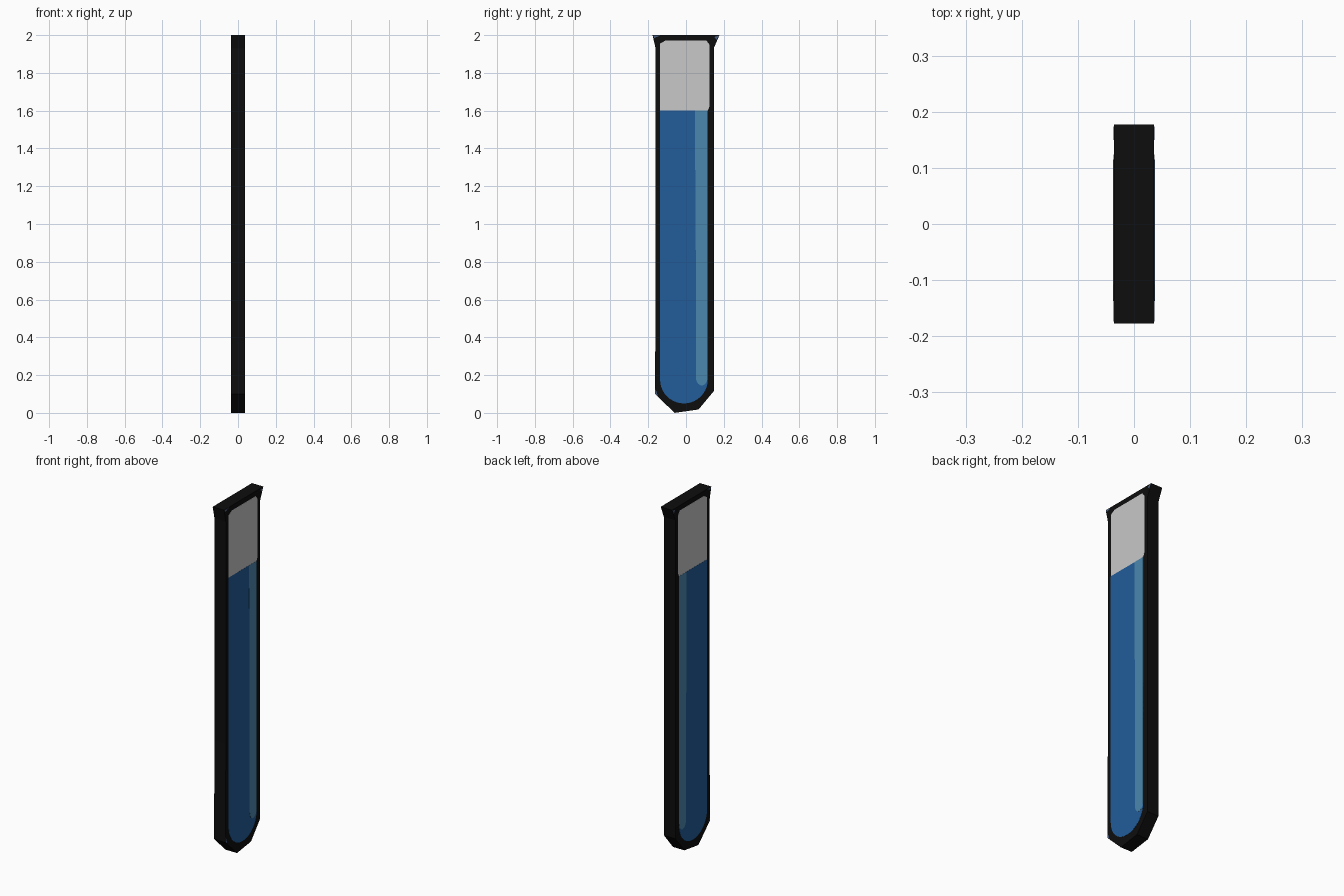
import bpy, bmesh, math

if "Cube" in bpy.data.objects:
    bpy.data.objects.remove(bpy.data.objects["Cube"])


def material(name, rgb):
    m = bpy.data.materials.new(name)
    m.diffuse_color = (*rgb, 1.0)
    m.use_nodes = True
    m.node_tree.nodes["Principled BSDF"].inputs["Base Color"].default_value = m.diffuse_color
    return m


BLACK = material("black outline", (0.004, 0.004, 0.004))
GREY = material("pale grey glass", (0.58, 0.58, 0.58))
BLUE = material("blue liquid", (0.016, 0.107, 0.320))
LIGHT = material("light blue highlight", (0.070, 0.245, 0.425))
SLATE = material("slate edge", (0.07, 0.12, 0.23))


def slab(name, outline, half, mat):
    """Extrude a (y, z) outline symmetrically along x."""
    bm = bmesh.new()
    face = bm.faces.new([bm.verts.new((-half, y, z)) for y, z in outline])
    moved = bmesh.ops.extrude_face_region(bm, geom=[face])["geom"]
    bmesh.ops.translate(bm, vec=(2 * half, 0, 0),
                        verts=[v for v in moved if isinstance(v, bmesh.types.BMVert)])
    bmesh.ops.recalc_face_normals(bm, faces=bm.faces)
    me = bpy.data.meshes.new(name)
    bm.to_mesh(me)
    bm.free()
    me.materials.append(mat)
    ob = bpy.data.objects.new(name, me)
    bpy.context.collection.objects.link(ob)
    return ob


def arc(cy, cz, ry, rz, start, end, n):
    """Points on an ellipse, angles in degrees."""
    angles = [math.radians(start + (end - start) * i / n) for i in range(n + 1)]
    return [(cy + ry * math.cos(a), cz + rz * math.sin(a)) for a in angles]


H = 0.036

# black tube silhouette with flared lip and faceted bottom
slab("tube_body", [(-0.177, 2.0), (-0.161, 1.93), (-0.161, 0.66), (-0.164, 0.10),
                   (-0.06, 0.0), (0.066, 0.018), (0.147, 0.115), (0.147, 1.93),
                   (0.177, 2.0)], H, BLACK)

# empty glass above the liquid, with slightly rounded corners
slab("empty_glass", [(-0.137, 1.595), (0.112, 1.595), (0.124, 1.62), (0.124, 1.95),
                     (0.108, 1.972), (-0.108, 1.972), (-0.137, 1.955)],
     H + 0.0005, GREY)

# liquid with round bottom
slab("liquid", [(0.115, 1.6), (-0.137, 1.6)]
     + arc(-0.011, 0.175, 0.126, 0.125, 180, 360, 20), H + 0.001, BLUE)

# vertical reflection on the liquid
slab("liquid_highlight", [(0.115, 1.6), (0.047, 1.6), (0.052, 0.8)]
     + arc(0.0835, 0.19, 0.0315, 0.045, 180, 360, 10), H + 0.0015, LIGHT)

# small slate glints on the lip corners and the lower left edge
slab("lip_glint_left", [(-0.174, 1.998), (-0.135, 1.998), (-0.168, 1.985)],
     H + 0.0005, SLATE)
slab("lip_glint_right", [(0.174, 1.998), (0.15, 1.99), (0.162, 1.975)],
     H + 0.0005, SLATE)
slab("lower_edge_glint", [(-0.163, 0.13), (-0.163, 0.102), (-0.148, 0.09)],
     H + 0.0005, SLATE)
